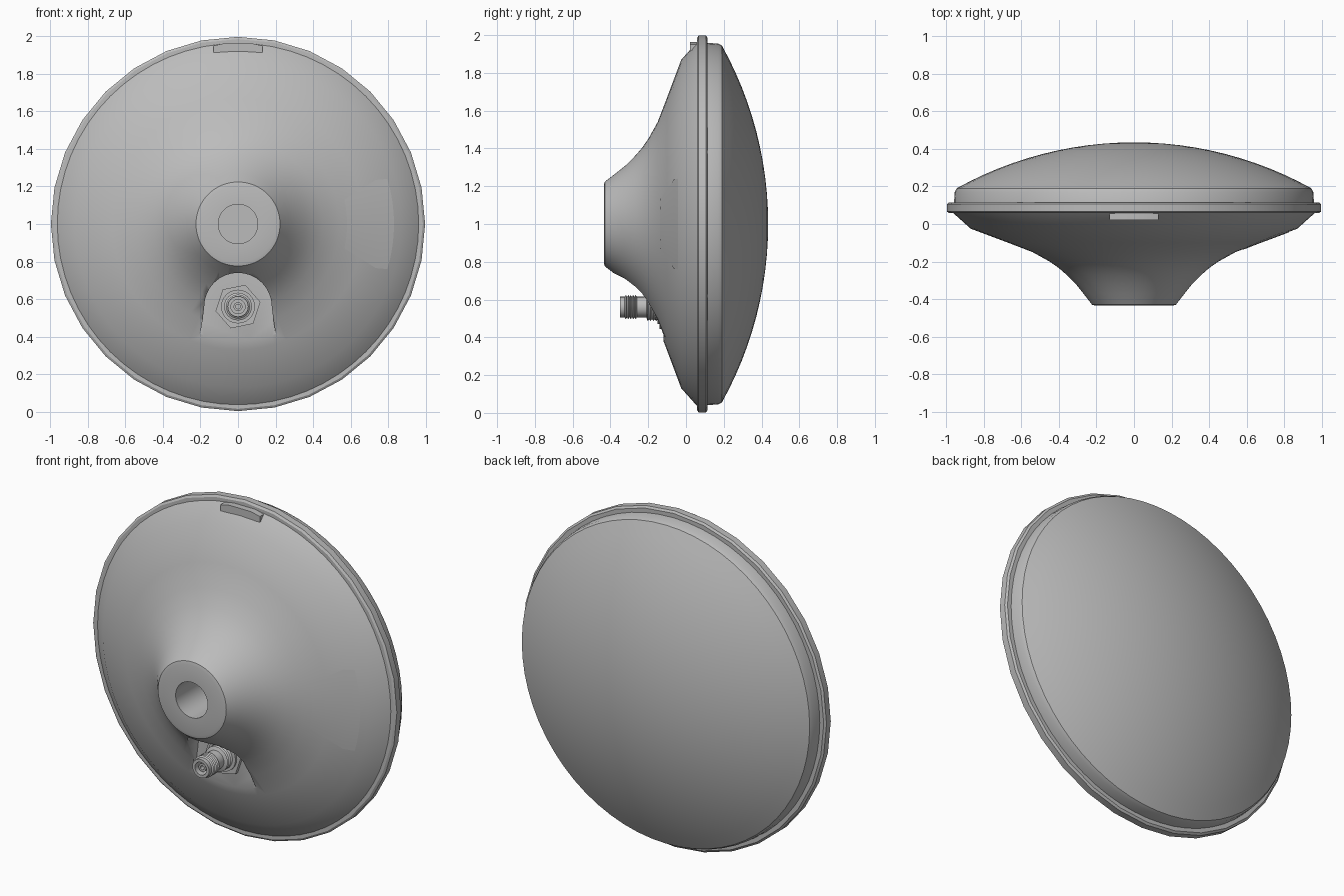
import bpy, bmesh, math
from math import sin, cos, pi

cube = bpy.data.objects.get("Cube")
if cube:
    bpy.data.objects.remove(cube)

grey = bpy.data.materials.new("satin_grey")
grey.use_nodes = True
grey.diffuse_color = (0.5, 0.5, 0.5, 1)
grey.node_tree.nodes["Principled BSDF"].inputs["Base Color"].default_value = (0.5, 0.5, 0.5, 1)


def finish(name, bm, angle=30):
    bmesh.ops.recalc_face_normals(bm, faces=bm.faces)
    mesh = bpy.data.meshes.new(name)
    bm.to_mesh(mesh)
    bm.free()
    mesh.materials.append(grey)
    ob = bpy.data.objects.new(name, mesh)
    bpy.context.collection.objects.link(ob)
    bpy.ops.object.select_all(action='DESELECT')
    ob.select_set(True)
    bpy.context.view_layer.objects.active = ob
    bpy.ops.object.shade_smooth_by_angle(angle=math.radians(angle))
    return ob


def lathe(name, profile, zc=1.0, seg=32, turn=0.0, closed=False, angle=30):
    """Revolve (radius, y) points around a front-to-back axis at height zc."""
    bm = bmesh.new()
    rings = []
    for r, y in profile:
        if r == 0:
            rings.append([bm.verts.new((0, y, zc))] * seg)
        else:
            rings.append([bm.verts.new((r * cos(2 * pi * i / seg + turn), y,
                                        zc + r * sin(2 * pi * i / seg + turn))) for i in range(seg)])
    pairs = list(zip(rings, rings[1:]))
    if closed:
        pairs.append((rings[-1], rings[0]))
    for a, b in pairs:
        for i in range(seg):
            j = (i + 1) % seg
            loop = list(dict.fromkeys((a[i], a[j], b[j], b[i])))
            bm.faces.new(loop)
    return finish(name, bm, angle)


def prism(name, outline, y0, y1):
    """Extrude an (x, z) outline from y0 to y1."""
    bm = bmesh.new()
    face = bm.faces.new([bm.verts.new((x, y0, z)) for x, z in outline])
    new = bmesh.ops.extrude_face_region(bm, geom=[face])["geom"]
    bmesh.ops.translate(bm, vec=(0, y1 - y0, 0),
                        verts=[v for v in new if isinstance(v, bmesh.types.BMVert)])
    return finish(name, bm)


# Flared front shell with the mounting socket
flare = [(0.235, -0.415), (0.27, -0.37), (0.31, -0.32), (0.36, -0.27), (0.40, -0.235),
         (0.45, -0.2), (0.54, -0.15), (0.67, -0.1), (0.87, -0.025)]
shell = lathe("front_shell", [(0, -0.2), (0.105, -0.2), (0.105, -0.435), (0.205, -0.435),
                              (0.224, -0.43)] + flare + [(0.965, 0.06), (0.965, 0.1), (0, 0.1)], seg=64)

# Arched pocket for the connector
arch = [(0.18 * cos(a), 0.56 + 0.18 * sin(a)) for a in [pi * i / 16 for i in range(17)]]
pocket = [(0.24, 0.3), (0.225, 0.4), (0.2, 0.42), (0.19, 0.48)] + arch
pocket += [(-0.19, 0.48), (-0.2, 0.42), (-0.225, 0.4), (-0.24, 0.3)]
cutter = prism("pocket_cutter", pocket, -0.6, -0.118)
cutter.hide_render = True
cutter.hide_viewport = True
cut = shell.modifiers.new("pocket", 'BOOLEAN')
cut.operation = 'DIFFERENCE'
cut.solver = 'EXACT'
cut.object = cutter

# Rim band
lathe("rim_band", [(0.93, 0.058), (0.985, 0.058), (0.997, 0.066), (0.997, 0.106),
                   (0.985, 0.115), (0.93, 0.115)], closed=True)

# Rear dome, a shallow spherical cap on a short wall
R = 1.945
edge = math.asin(0.945 / R)
cap = [(R * sin(edge * t / 12), 0.435 - R * (1 - cos(edge * t / 12))) for t in range(12, 0, -1)]
lathe("rear_dome", [(0, 0.1), (0.96, 0.1), (0.955, 0.17)] + cap + [(0, 0.435)], seg=64, angle=25)

# Latch tab on top
tab = prism("top_tab", [(-0.13, 1.915), (0.13, 1.915), (0.13, 1.95), (0.07, 1.963),
                        (-0.07, 1.963), (-0.13, 1.95)], 0.02, 0.075)

# Label plate that follows the flare on the left side
bm = bmesh.new()
rows = []
for r, y, half in [(0.58, -0.135, 0.13), (0.67, -0.1, 0.18), (0.77, -0.063, 0.235), (0.83, -0.04, 0.24)]:
    a = math.asin(half / r)
    rows.append([bm.verts.new(((r + 0.001) * cos(a * k / 8), y - 0.002, 1 + r * sin(a * k / 8)))
                 for k in range(-8, 9)])
for p, q in zip(rows, rows[1:]):
    for i in range(16):
        bm.faces.new((p[i], p[i + 1], q[i + 1], q[i]))
label = finish("side_label", bm)

# Connector: hex flange, hex nut, threaded barrel and centre pin
ZC = 0.56
lathe("hex_flange", [(0, -0.11), (0.122, -0.11), (0.122, -0.14), (0, -0.14)], ZC, 6, 0.2)
lathe("lock_washer", [(0, -0.13), (0.09, -0.13), (0.09, -0.152), (0, -0.152)], ZC, 24)


def thread(y0, y1, r, count):
    step = (y1 - y0) / count
    return [p for i in range(count) for p in ((r - 0.01, y0 + i * step), (r, y0 + (i + 0.5) * step))]


barrel = [(0, -0.15)] + thread(-0.15, -0.21, 0.074, 4) + [(0.055, -0.21), (0.055, -0.26)]
barrel += thread(-0.26, -0.325, 0.064, 5)
barrel += [(0.055, -0.325), (0.055, -0.35), (0.038, -0.35), (0.038, -0.27), (0, -0.27)]
lathe("connector_barrel", barrel, ZC, 24)
lathe("connector_sleeve", [(0, -0.27), (0.024, -0.27), (0.024, -0.335), (0.012, -0.335),
                           (0.012, -0.3), (0, -0.3)], ZC, 16)
